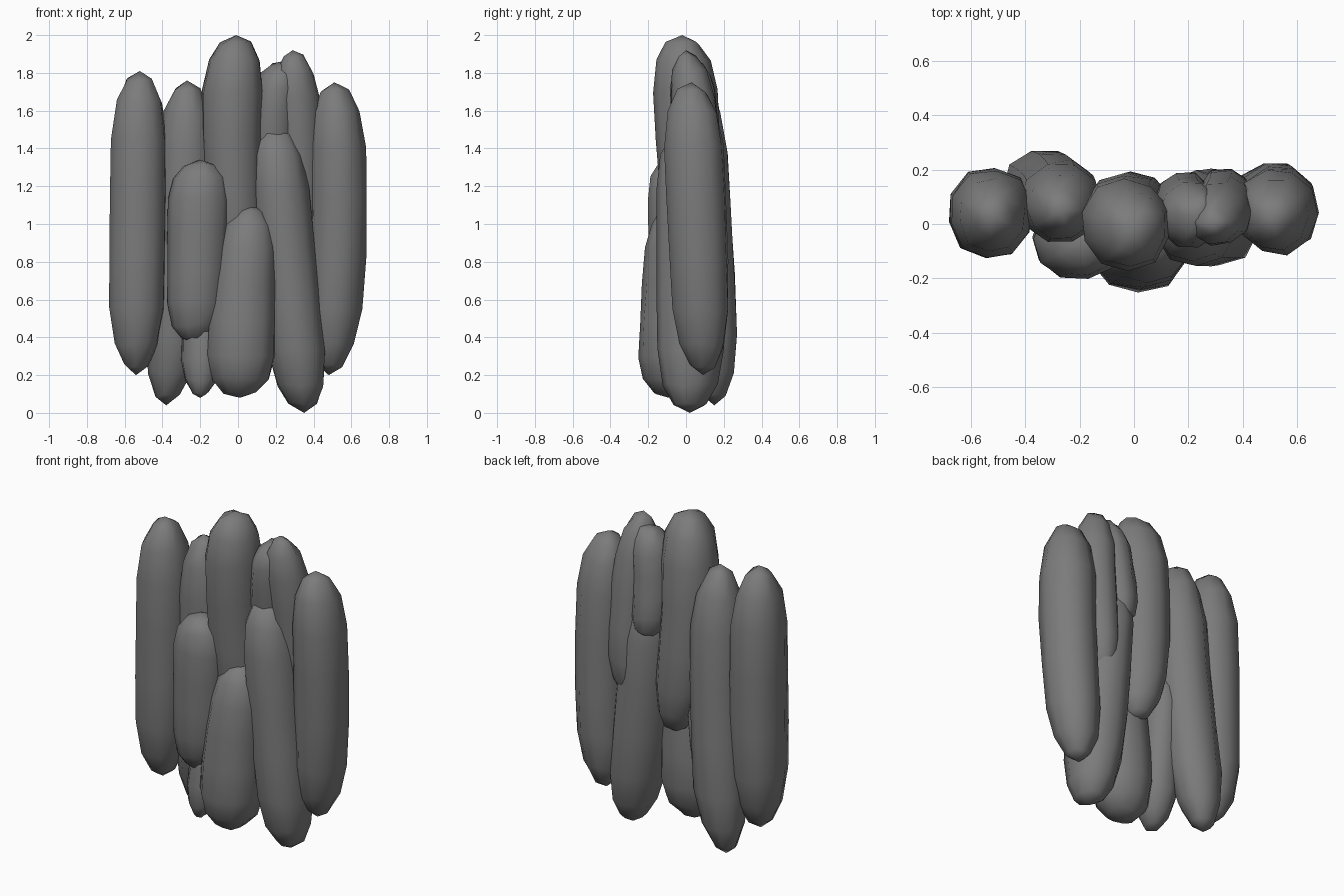
import bpy
import bmesh
import random
from math import cos, sin, pi, radians

random.seed(7)

cube = bpy.data.objects.get("Cube")
if cube:
    bpy.data.objects.remove(cube, do_unlink=True)

# One plain stone colour
stone = bpy.data.materials.new("grey stone")
stone.use_nodes = True
colour = (0.2, 0.2, 0.2, 1)
stone.diffuse_color = colour
stone.node_tree.nodes["Principled BSDF"].inputs["Base Color"].default_value = colour

SIDES = 10
# Height fraction and relative girth of each ring between the two tips
GIRTH = [(.03, .38), (.1, .74), (.22, .97), (.4, 1), (.6, 1), (.78, .98), (.9, .78), (.97, .42)]


def along(a, b, c, t):
    """Smooth curve through a, b and c at t = 0, 0.5 and 1."""
    return a * (1 - t) * (1 - 2 * t) + b * 4 * t * (1 - t) + c * t * (2 * t - 1)


def rock(name, bottom, middle, top, radii, taper=0, blunt=1):
    """Elongated faceted boulder; positive taper makes the top wider."""
    bm = bmesh.new()
    phase = random.uniform(0, 2 * pi / SIDES)
    facets = [random.uniform(.98, 1.04) for _ in range(SIDES)]
    rings = []
    for t, girth in GIRTH:
        x = along(bottom[0], middle[0], top[0], t)
        y = along(bottom[1], middle[1], top[1], t)
        z = bottom[2] + (top[2] - bottom[2]) * t
        size = girth ** blunt * (1 + taper * (t - .5))
        ring = []
        for i, facet in enumerate(facets):
            a = phase + 2 * pi * i / SIDES
            r = size * facet * random.uniform(.98, 1.03)
            lift = random.uniform(-.012, .012)
            ring.append(bm.verts.new((x + radii[0] * r * cos(a), y + radii[1] * r * sin(a), z + lift)))
        rings.append(ring)
    low, high = bm.verts.new(bottom), bm.verts.new(top)
    for i in range(SIDES):
        j = (i + 1) % SIDES
        bm.faces.new((low, rings[0][j], rings[0][i]))
        bm.faces.new((high, rings[-1][i], rings[-1][j]))
        for a, b in zip(rings, rings[1:]):
            bm.faces.new((a[i], a[j], b[j], b[i]))
    bmesh.ops.recalc_face_normals(bm, faces=bm.faces)
    mesh = bpy.data.meshes.new(name)
    bm.to_mesh(mesh)
    bm.free()
    mesh.materials.append(stone)
    obj = bpy.data.objects.new(name, mesh)
    bpy.context.collection.objects.link(obj)
    bpy.ops.object.select_all(action="DESELECT")
    obj.select_set(True)
    bpy.context.view_layer.objects.active = obj
    bpy.ops.object.shade_smooth_by_angle(angle=radians(55))


# Tall rocks forming the wall
rock("right_end_rock", (-.54, .04, .2), (-.53, .04), (-.52, .03, 1.81), (.157, .17), 0, .9)
rock("right_back_rock", (-.38, .15, .04), (-.29, .1), (-.27, .05, 1.76), (.155, .15), 0, .9)
rock("centre_tall_rock", (.03, .06, .65), (-.03, .02), (-.01, -.02, 2), (.16, .165), .15, .8)
rock("left_spike_rock", (.32, .1, .8), (.33, .07), (.29, 0, 1.92), (.12, .115))
rock("left_end_rock", (.48, .09, .2), (.53, .06), (.51, .03, 1.75), (.15, .16), .05, .85)

# Smaller rocks wedged between and in front of them
rock("upper_wedge_rock", (.19, .1, 1.2), (.19, .05), (.23, .03, 1.86), (.115, .125), 0, .8)
rock("left_leaning_rock", (.35, .02, 0), (.27, .025), (.2, .01, 1.52), (.16, .18), 0, .75)
rock("front_right_rock", (-.23, -.06, .37), (-.215, -.06), (-.2, -.07, 1.34), (.16, .145), .1, .75)
rock("front_centre_rock", (.01, -.09, .08), (.03, -.08), (.07, -.07, 1.1), (.17, .16), -.35, .85)
rock("lower_wedge_rock", (-.2, -.08, .08), (-.18, .01), (-.17, .06, 1), (.11, .12), -.1)
